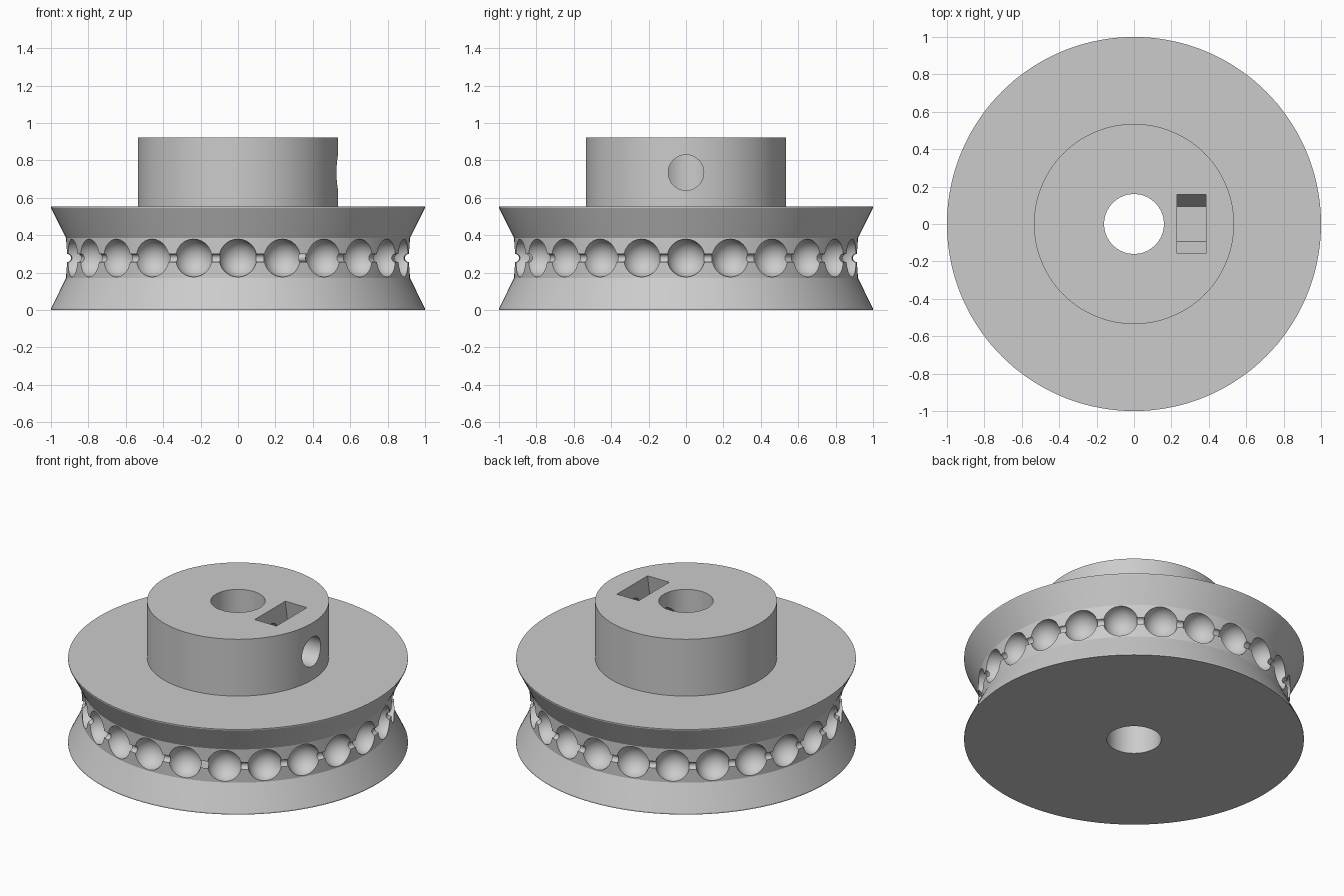
import bpy, bmesh, math
from mathutils import Matrix

cube = bpy.data.objects.get("Cube")
if cube:
    bpy.data.objects.remove(cube, do_unlink=True)

SEG = 144            # facets around the wheel
POCKETS = 24         # bead pockets
GROOVE_R, GROOVE_Z = 0.92, 0.278
SCREW_Z = 0.735

grey = bpy.data.materials.new("plain grey")
grey.use_nodes = True
colour = (0.6, 0.6, 0.6, 1)
grey.diffuse_color = colour
grey.node_tree.nodes["Principled BSDF"].inputs["Base Color"].default_value = colour


def to_object(name, bm):
    bmesh.ops.recalc_face_normals(bm, faces=bm.faces)
    mesh = bpy.data.meshes.new(name)
    bm.to_mesh(mesh)
    bm.free()
    mesh.materials.append(grey)
    obj = bpy.data.objects.new(name, mesh)
    bpy.context.collection.objects.link(obj)
    return obj


def revolve(name, profile, closed, steps):
    """Spin an (r, z) profile around the z axis."""
    bm = bmesh.new()
    verts = [bm.verts.new((r, 0, z)) for r, z in profile]
    edges = [bm.edges.new(p) for p in zip(verts, verts[1:])]
    if closed:
        edges.append(bm.edges.new((verts[-1], verts[0])))
    bmesh.ops.spin(bm, geom=verts + edges, cent=(0, 0, 0), axis=(0, 0, 1),
                   angle=math.tau, steps=steps, use_merge=True)
    bmesh.ops.remove_doubles(bm, verts=bm.verts, dist=1e-5)
    return to_object(name, bm)


def prism(name, sides, radius, x0, x1, turn=0):
    """Solid lying along x at the screw height."""
    bm = bmesh.new()
    place = (Matrix.Translation(((x0 + x1) / 2, 0, SCREW_Z))
             @ Matrix.Rotation(math.pi / 2, 4, 'Y') @ Matrix.Rotation(turn, 4, 'Z'))
    bmesh.ops.create_cone(bm, cap_ends=True, segments=sides, radius1=radius,
                          radius2=radius, depth=x1 - x0, matrix=place)
    return to_object(name, bm)


# Wheel, hub and bore as one turned profile
wheel = revolve("pulley_wheel", [
    (0.16, 0), (1, 0), (1, 0.008), (GROOVE_R, 0.17), (GROOVE_R, 0.386),
    (1, 0.546), (1, 0.553), (0.535, 0.553), (0.535, 0.922), (0.16, 0.922)], True, SEG)

# Round pockets for the beads
bm = bmesh.new()
for i in range(POCKETS):
    a = math.tau * i / POCKETS
    spot = Matrix.Rotation(a, 4, 'Z') @ Matrix.Translation((GROOVE_R, 0, GROOVE_Z))
    bmesh.ops.create_uvsphere(bm, u_segments=32, v_segments=20, radius=0.101, matrix=spot)
pockets = to_object("bead_pocket_cutter", bm)

# Thin channel for the cord between the beads
ring = [(GROOVE_R + 0.022 * math.cos(math.tau * k / 16),
         GROOVE_Z + 0.022 * math.sin(math.tau * k / 16)) for k in range(16)]
channel = revolve("cord_channel_cutter", ring, True, SEG)

# Nut slot: upright hexagon, point down, opened to the top of the hub
slot = prism("nut_slot_cutter", 6, 0.188, 0.23, 0.386)
for v in slot.data.vertices:
    if v.co.z > SCREW_Z + 0.05:
        v.co.z += 0.4

# Set screw hole from the outside of the hub into the bore
screw = prism("screw_hole_cutter", 48, 0.095, 0.05, 0.7)

bpy.context.view_layer.objects.active = wheel
wheel.select_set(True)
for cutter in (pockets, channel, slot, screw):
    mod = wheel.modifiers.new(cutter.name, 'BOOLEAN')
    mod.operation = 'DIFFERENCE'
    mod.solver = 'EXACT'
    mod.object = cutter
    bpy.ops.object.modifier_apply(modifier=mod.name)
    bpy.data.objects.remove(cutter, do_unlink=True)

bpy.ops.object.shade_smooth_by_angle(angle=math.radians(25))
